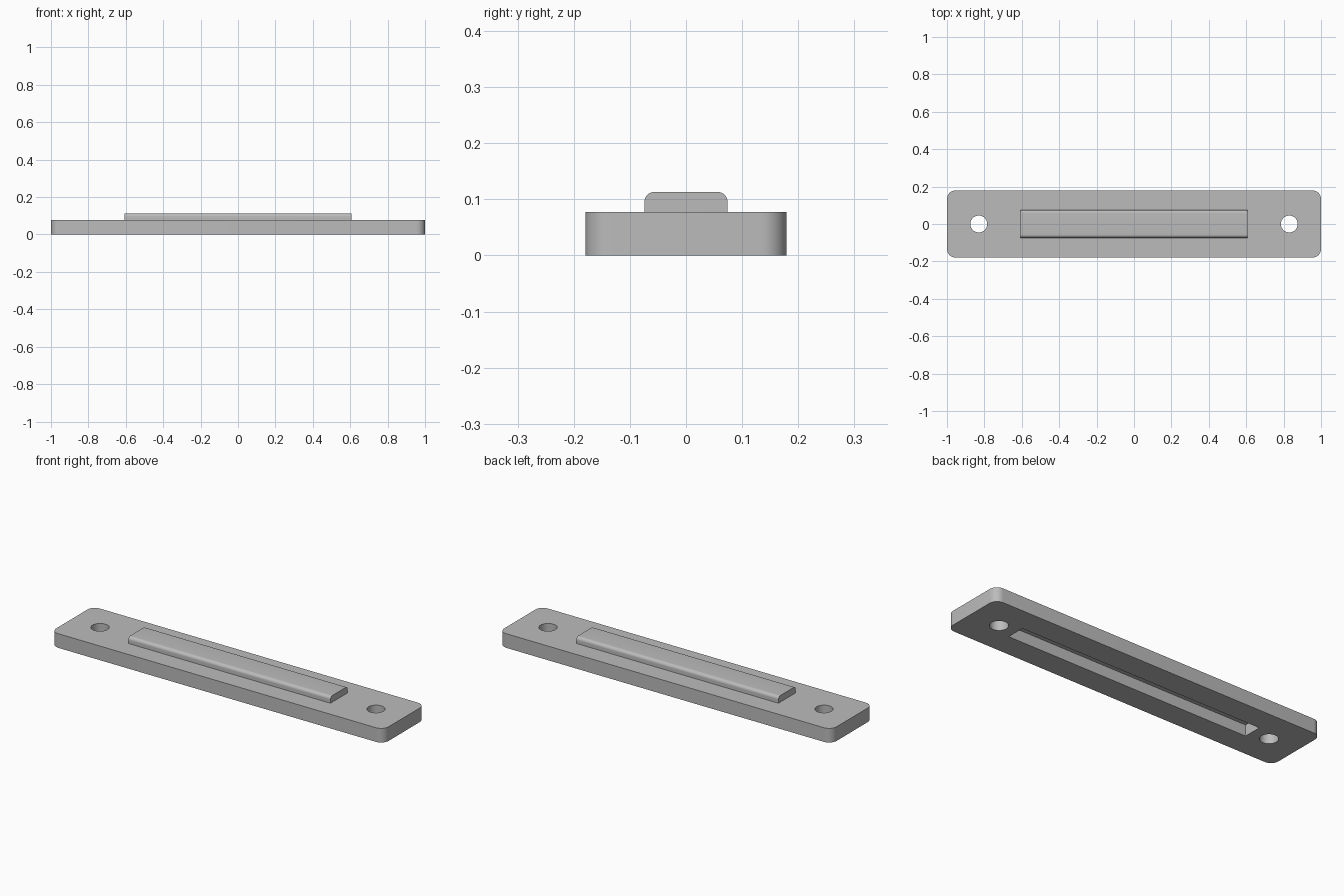
import bpy, bmesh, math

cube = bpy.data.objects.get("Cube")
if cube:
    bpy.data.objects.remove(cube, do_unlink=True)

grey = bpy.data.materials.new("plain grey")
grey.use_nodes = True
colour = (0.5, 0.5, 0.5, 1)
grey.diffuse_color = colour
grey.node_tree.nodes["Principled BSDF"].inputs["Base Color"].default_value = colour


def finish(name, bm):
    mesh = bpy.data.meshes.new(name)
    bm.to_mesh(mesh)
    bm.free()
    mesh.materials.append(grey)
    obj = bpy.data.objects.new(name, mesh)
    bpy.context.collection.objects.link(obj)
    return obj


def block(name, size, z0, axis=None, radius=0, top_only=False):
    """Box standing on z0, with its edges along one axis rounded."""
    bm = bmesh.new()
    bmesh.ops.create_cube(bm, size=1)
    bmesh.ops.scale(bm, vec=size, verts=bm.verts)
    bmesh.ops.translate(bm, vec=(0, 0, z0 + size[2] / 2), verts=bm.verts)
    if axis is not None:
        edges = [e for e in bm.edges
                 if abs((e.verts[0].co - e.verts[1].co)[axis]) > 0.001
                 and (not top_only or e.verts[0].co.z > z0 + 0.001)]
        bmesh.ops.bevel(bm, geom=edges, offset=radius, segments=10,
                        profile=0.5, affect='EDGES')
    return finish(name, bm)


def cut(target, cutter):
    mod = target.modifiers.new(cutter.name, 'BOOLEAN')
    mod.operation = 'DIFFERENCE'
    mod.solver = 'EXACT'
    mod.object = cutter
    bpy.context.view_layer.objects.active = target
    bpy.ops.object.modifier_apply(modifier=mod.name)
    bpy.data.objects.remove(cutter, do_unlink=True)


# Mounting plate with rounded corners
thick = 0.077
plate = block("mounting_plate", (2, 0.358, thick), 0, axis=2, radius=0.045)

# Screw hole at each end
for side in (-1, 1):
    bm = bmesh.new()
    bmesh.ops.create_cone(bm, cap_ends=True, segments=48, radius1=0.045,
                          radius2=0.045, depth=0.4)
    bmesh.ops.translate(bm, vec=(side * 0.83, 0, 0), verts=bm.verts)
    cut(plate, finish("screw_hole_cutter", bm))

# Blind slot in the underside
cut(plate, block("slot_cutter", (1.456, 0.1, 0.16), -0.1))

# Raised rail with rounded long edges
rail = block("raised_rail", (1.216, 0.148, 0.036), thick, axis=0,
             radius=0.017, top_only=True)

for obj in (plate, rail):
    bpy.ops.object.select_all(action='DESELECT')
    obj.select_set(True)
    bpy.context.view_layer.objects.active = obj
    bpy.ops.object.shade_smooth_by_angle(angle=math.radians(30))
